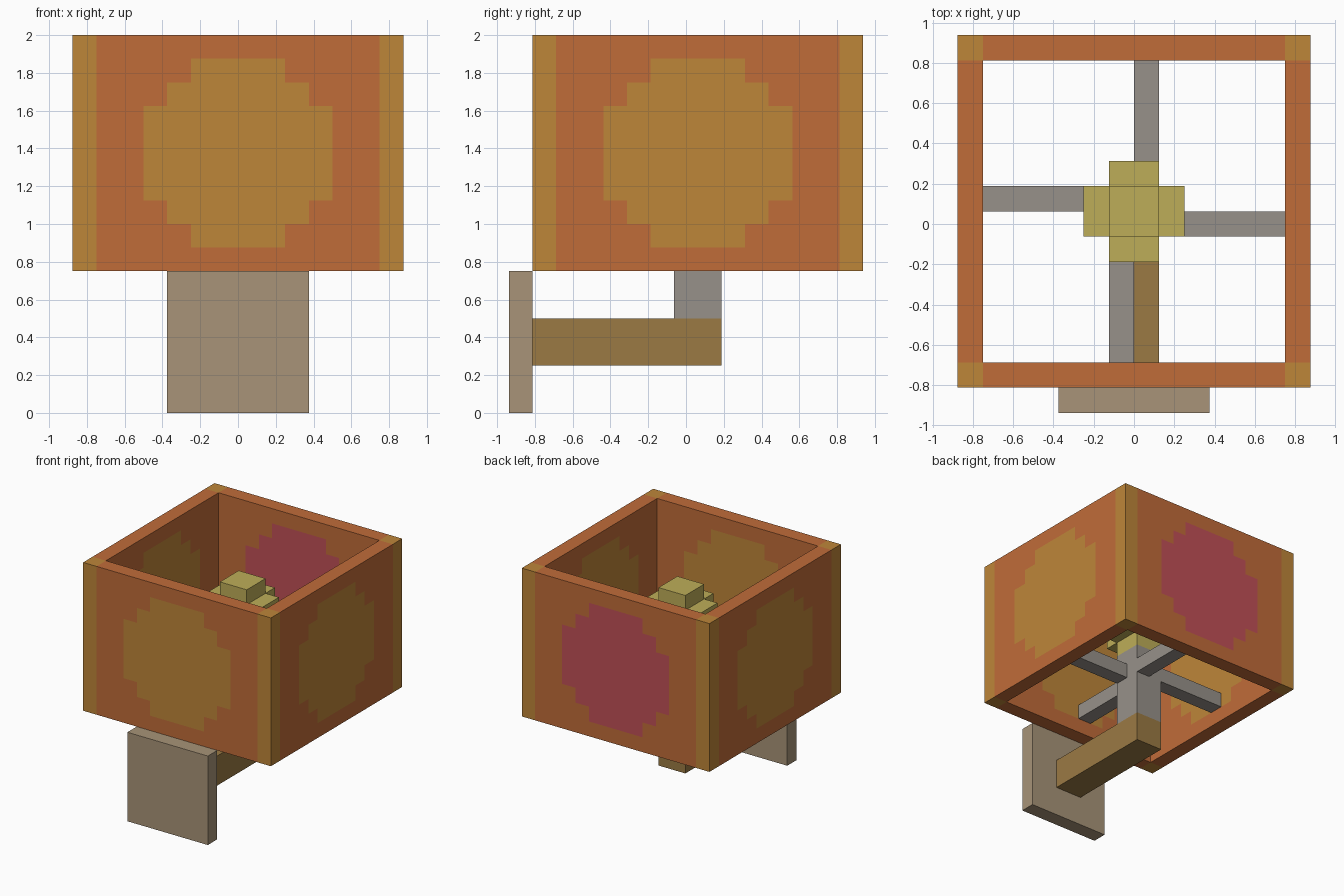
import bpy, bmesh
from math import pi, hypot
from mathutils import Matrix, Vector

if "Cube" in bpy.data.objects:
    bpy.data.objects.remove(bpy.data.objects["Cube"], do_unlink=True)

P = 0.125          # one block unit
CY = P / 2         # lantern centre in y


def material(name, r, g, b):
    def lin(c):
        c /= 255
        return c / 12.92 if c <= 0.04045 else ((c + 0.055) / 1.055) ** 2.4
    col = (lin(r), lin(g), lin(b), 1)
    m = bpy.data.materials.new(name)
    m.use_nodes = True
    m.diffuse_color = col
    m.node_tree.nodes["Principled BSDF"].inputs["Base Color"].default_value = col
    return m


ORANGE = material("orange paper", 192, 108, 57)
AMBER = material("amber", 190, 134, 57)
RED = material("red spot", 192, 80, 86)
TAN = material("tan plate", 168, 148, 120)
BROWN = material("brown wood", 155, 122, 68)
GREY = material("grey metal", 151, 145, 138)
YELLOW = material("yellow flame", 190, 174, 88)


def add_object(name, bm, *mats):
    mesh = bpy.data.meshes.new(name)
    bm.to_mesh(mesh)
    bm.free()
    for m in mats:
        mesh.materials.append(m)
    ob = bpy.data.objects.new(name, mesh)
    bpy.context.collection.objects.link(ob)
    return ob


def box(name, mat, lo, hi):
    """Box between two corners given in block units; y is from the lantern centre."""
    lo, hi = Vector(lo) * P, Vector(hi) * P
    mid = (lo + hi) / 2 + Vector((0, CY, 0))
    bm = bmesh.new()
    bmesh.ops.create_cube(bm, size=1, matrix=Matrix.Translation(mid) @ Matrix.Diagonal((*(hi - lo), 1)))
    return add_object(name, bm, mat)


def panel(name, spot, turn):
    """Lantern wall with a stepped round spot showing on both sides."""
    bm = bmesh.new()
    bmesh.ops.create_grid(bm, x_segments=12, y_segments=10, size=1,
                          matrix=Matrix.Diagonal((6 * P, 5 * P, 1, 1)))
    for f in bm.faces:
        c = f.calc_center_median()
        f.material_index = int(hypot(c.x, c.y) < 4 * P)
    place = (Matrix.Translation((0, CY, 11 * P)) @ Matrix.Rotation(turn, 4, "Z")
             @ Matrix.Translation((0, -6.5 * P, 0)) @ Matrix.Rotation(pi / 2, 4, "X"))
    bm.transform(place)
    ob = add_object(name, bm, ORANGE, spot)
    mod = ob.modifiers.new("thickness", "SOLIDIFY")
    mod.thickness = P
    mod.offset = 0


# Lantern walls and corner posts
for i, (side, spot) in enumerate((("front", AMBER), ("left", AMBER), ("back", RED), ("right", AMBER))):
    panel(side + "_wall", spot, i * pi / 2)
for sx, xname in ((-7, "right"), (6, "left")):
    for sy, yname in ((-7, "front"), (6, "back")):
        box(f"{yname}_{xname}_corner", AMBER, (sx, sy, 6), (sx + 1, sy + 1, 16))

# Wall plate, bracket arm and candle post
box("wall_plate", TAN, (-3, -8, 0), (3, -7, 6))
box("bracket_arm", BROWN, (-1, -7, 2), (1, 1, 4))
box("candle_post", GREY, (-1, -1, 4), (1, 1, 9))

# Pinwheel spokes holding the walls
box("front_spoke", GREY, (-1, -6, 7), (0, -1, 8))
box("back_spoke", GREY, (0, 1, 7), (1, 6, 8))
box("left_spoke", GREY, (1, -1, 7), (6, 0, 8))
box("right_spoke", GREY, (-6, 0, 7), (-1, 1, 8))

# Flame core with four side lobes
box("flame_core", YELLOW, (-1, -1, 9), (1, 1, 14))
box("front_flame_lobe", YELLOW, (-1, -2, 10), (1, -1, 13))
box("back_flame_lobe", YELLOW, (-1, 1, 10), (1, 2, 13))
box("left_flame_lobe", YELLOW, (1, -1, 10), (2, 1, 13))
box("right_flame_lobe", YELLOW, (-2, -1, 10), (-1, 1, 13))
